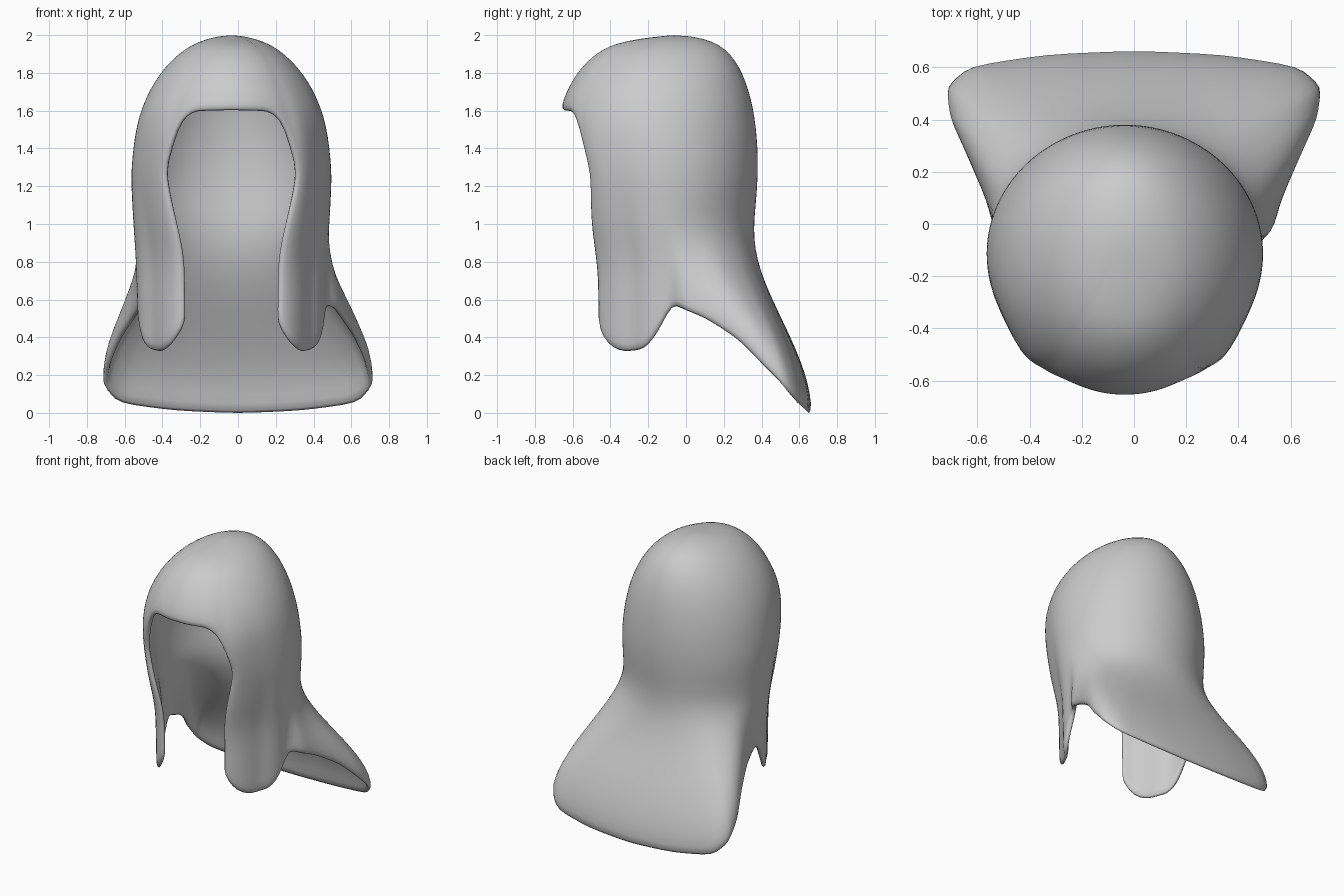
import bpy, bmesh, math

if "Cube" in bpy.data.objects:
    bpy.data.objects.remove(bpy.data.objects["Cube"])

# Head section by height: z, half width, front y, back y
SECTION = [(0, .49, -.495, .345), (.8, .505, -.505, .345), (1, .52, -.565, .36),
           (1.3, .535, -.62, .387), (1.6, .492, -.685, .365), (1.8, .385, -.585, .305),
           (1.9, .285, -.485, .24), (1.96, .195, -.375, .165), (1.99, .1, -.19, .07),
           (2, 0, -.06, -.06)]
# Opening edge and lock tips by angle from the front
BROW = [(0, 1.605), (24, 1.6), (30, 1.575), (36, 1.51), (42, 1.3), (180, 1.3)]
LOCK = [(42, .48), (48, .39), (54, .34), (60, .32), (72, .335), (78, .38), (84, .46),
        (90, .58)]
# Hem of the flared back by angle: x, y, z
FLARE = [(90, .51, -.1, .58), (108, .57, .1, .5), (120, .645, .27, .39),
         (132, .71, .41, .25), (144, .725, .53, .14), (156, .635, .61, .05),
         (168, .34, .655, .01), (180, 0, .67, -.005)]
OPEN, NOTCH, STEP = 42, 90, 6
UPPER, LOWER = 10, 12


def lerp_table(table, key):
    key = min(max(key, table[0][0]), table[-1][0])
    for lo, hi in zip(table, table[1:]):
        if key <= hi[0]:
            t = (key - lo[0]) / (hi[0] - lo[0])
            return [p + (q - p) * t for p, q in zip(lo[1:], hi[1:])]


def smooth(t):
    t = min(max(t, 0), 1)
    return t * t * (3 - 2 * t)


def head_point(angle, z):
    # averaging nearby heights rounds the steps of the table
    reach = min(.1, (2 - z) / 3)
    samples = [lerp_table(SECTION, z + reach * k / 2) for k in range(-2, 3)]
    w, front, back = [sum(s) / len(s) for s in zip(*samples)]
    r = math.radians(angle)
    return w * math.sin(r), (front + back) / 2 - (back - front) / 2 * math.cos(r)


def hair_point(angle, z, hem):
    """Point on the hair for an angle of 0 (front) to 180 (back), and its flare."""
    if angle <= NOTCH:
        # locks drift inward as they hang; their front strip stands forward
        drop = smooth((1.35 - z) / .6) if angle >= OPEN else 0
        x, y = head_point(angle - 12 * drop * (NOTCH - angle) / (NOTCH - OPEN), z)
        strip = smooth((1.7 - z) / .35)
        y -= .035 * strip * math.exp(-((angle - 47) / 10) ** 2)
        fold = 1 - .04 * drop * math.exp(-((angle - 66) / 6) ** 2)
        return x * fold, y * fold, 0
    x, y = head_point(angle, z)
    g = smooth((1.0 - z) / (1.0 - hem))
    fx, fy, _ = lerp_table(FLARE, angle)
    hx, hy = head_point(angle, hem)
    return x + (fx - hx) * g, y + (fy - hy) * g, g


# Hair shell: columns run from the crown to the hem
bm = bmesh.new()
crown = bm.verts.new((-.035, -.06, 2))
columns = []
for deg in range(-180, 180, STEP):
    a, side = abs(deg), (1 if deg >= 0 else -1)
    brow = lerp_table(BROW, a)[0]
    hem = lerp_table(FLARE, a)[2] if a > NOTCH else lerp_table(LOCK, a)[0]
    heights = [2 - (2 - brow) * (1 - math.cos(math.pi / 2 * i / UPPER))
               for i in range(1, UPPER + 1)]
    if a >= OPEN:
        heights += [brow + (hem - brow) * i / LOWER for i in range(1, LOWER + 1)]
    column = []
    for z in heights:
        x, y, g = hair_point(a, z, hem)
        column.append(bm.verts.new((side * x - .035 * (1 - g), y, z)))
    columns.append(column)
for i, left in enumerate(columns):
    right = columns[(i + 1) % len(columns)]
    bm.faces.new((crown, left[0], right[0]))
    for j in range(min(len(left), len(right)) - 1):
        bm.faces.new((left[j], left[j + 1], right[j + 1], right[j]))
bmesh.ops.recalc_face_normals(bm, faces=bm.faces)
bm.normal_update()
if sum(f.normal.z for f in crown.link_faces) < 0:
    bmesh.ops.reverse_faces(bm, faces=bm.faces)

mesh = bpy.data.meshes.new("long_hair")
bm.to_mesh(mesh)
bm.free()
hair = bpy.data.objects.new("long_hair", mesh)
bpy.context.collection.objects.link(hair)

# Thickness and soft rims
shell = hair.modifiers.new("thickness", 'SOLIDIFY')
shell.thickness = .035
shell.offset = -1
soft = hair.modifiers.new("soft", 'SUBSURF')
soft.levels = soft.render_levels = 1

# Plain grey
grey = bpy.data.materials.new("plain_grey")
grey.use_nodes = True
colour = (.6, .6, .6, 1)
grey.diffuse_color = colour
grey.node_tree.nodes["Principled BSDF"].inputs["Base Color"].default_value = colour
mesh.materials.append(grey)

bpy.context.view_layer.objects.active = hair
hair.select_set(True)
bpy.ops.object.shade_smooth()
